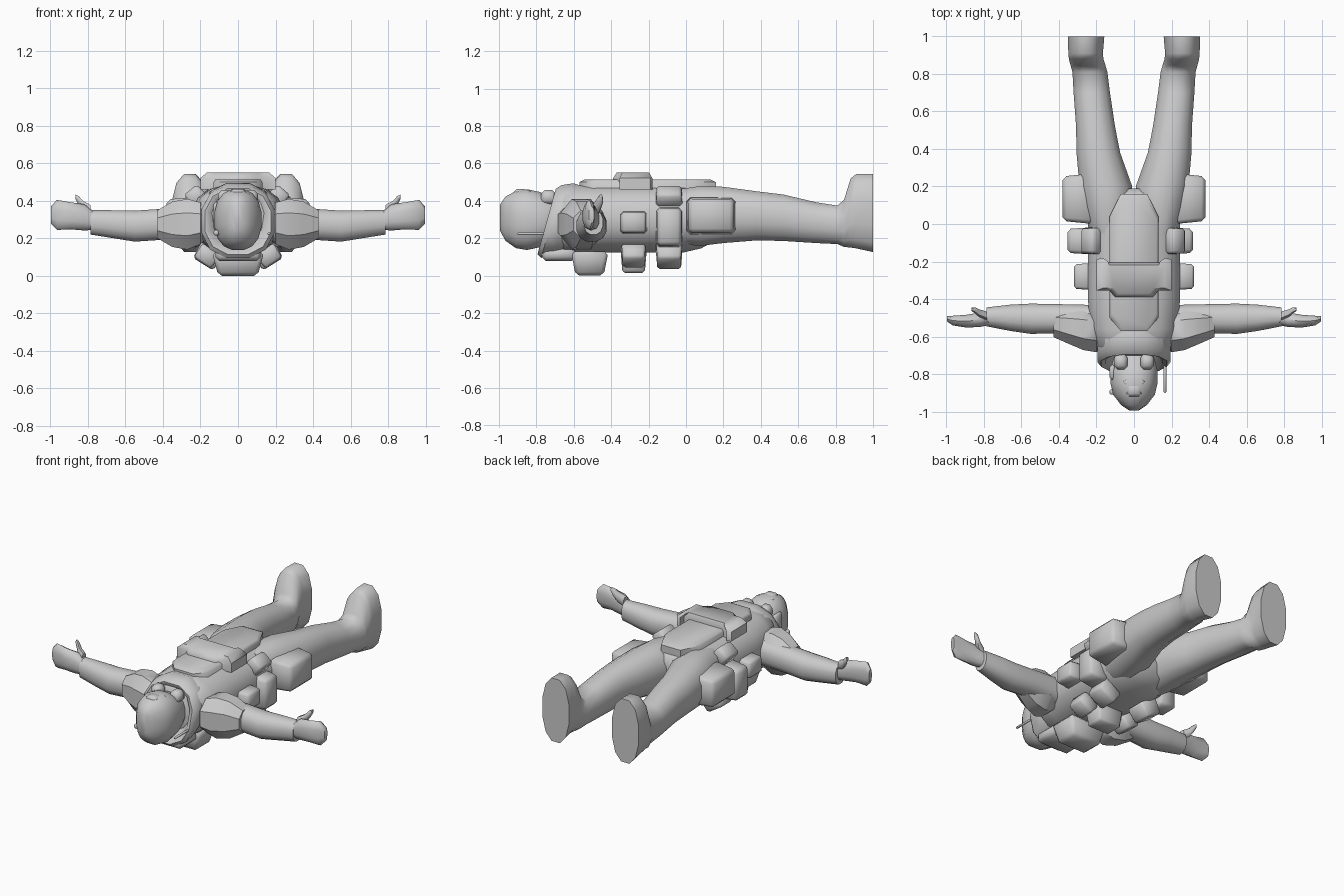
import bpy, bmesh, math
from mathutils import Vector, Matrix

grey = bpy.data.materials.new("light grey")
grey.diffuse_color = (0.6, 0.6, 0.6, 1)


def finish(name, bm, angle=40):
    bmesh.ops.recalc_face_normals(bm, faces=bm.faces)
    mesh = bpy.data.meshes.new(name)
    bm.to_mesh(mesh)
    bm.free()
    mesh.materials.append(grey)
    ob = bpy.data.objects.new(name, mesh)
    bpy.context.collection.objects.link(ob)
    bpy.ops.object.select_all(action='DESELECT')
    ob.select_set(True)
    bpy.context.view_layer.objects.active = ob
    bpy.ops.object.shade_smooth_by_angle(angle=math.radians(angle))
    return ob


def loft(name, sections, axis='y', side=1, n=12, power=0.85, shear=0, angle=50):
    """Skin rings; each section is (position, centre, centre z, radius, radius z)."""
    bm = bmesh.new()
    rings = []
    for p, c, cz, r, rz in sections:
        ring = []
        for i in range(n):
            a = 2 * math.pi * (i + 0.5) / n
            u, v = math.cos(a), math.sin(a)
            u = math.copysign(abs(u) ** power, u)
            v = math.copysign(abs(v) ** power, v)
            s, z = c + r * u, cz + rz * v
            q = p + shear * (z - 0.29)
            co = (side * s, q, z) if axis == 'y' else (side * q, s, z)
            ring.append(bm.verts.new(co))
        rings.append(ring)
    for a, b in zip(rings, rings[1:]):
        for i in range(n):
            j = (i + 1) % n
            bm.faces.new((a[i], a[j], b[j], b[i]))
    bm.faces.new(rings[0])
    bm.faces.new(rings[-1])
    return finish(name, bm, angle)


def pouch(name, centre, size, turn=0, side=1, bevel=0.013, taper=1.0):
    """Bevelled box turned about y; taper scales its outer (+z) face."""
    bm = bmesh.new()
    bmesh.ops.create_cube(bm, size=1)
    for v in bm.verts:
        k = taper if v.co.z > 0 else 1
        v.co = Vector((v.co.x * size[0] * k, v.co.y * size[1] * k, v.co.z * size[2]))
    bmesh.ops.bevel(bm, geom=bm.edges[:], offset=bevel, segments=1, affect='EDGES')
    place = Matrix.Translation((side * centre[0], centre[1], centre[2]))
    bm.transform(place @ Matrix.Rotation(math.radians(side * turn), 4, 'Y'))
    return finish(name, bm, 50)


def prism(name, outline, z0, z1, inset, chamfer):
    """Plate from an xy outline with a chamfered top."""
    bm = bmesh.new()
    cy = sum(p[1] for p in outline) / len(outline)
    layers = []
    for z, d in ((z0, 0), (z1 - chamfer, 0), (z1, inset)):
        layers.append([bm.verts.new((x * (1 - d), cy + (y - cy) * (1 - d), z))
                       for x, y in outline])
    n = len(outline)
    for a, b in zip(layers, layers[1:]):
        for i in range(n):
            bm.faces.new((a[i], a[(i + 1) % n], b[(i + 1) % n], b[i]))
    bm.faces.new(layers[0])
    bm.faces.new(layers[-1])
    return finish(name, bm, 50)


# Torso and hips
loft("torso", [
    (-0.70, 0, 0.29, 0.15, 0.14), (-0.65, 0, 0.30, 0.21, 0.18),
    (-0.56, 0, 0.305, 0.235, 0.185), (-0.40, 0, 0.305, 0.25, 0.185),
    (-0.20, 0, 0.305, 0.25, 0.185), (-0.02, 0, 0.305, 0.25, 0.185),
    (0.08, 0, 0.315, 0.25, 0.172), (0.15, 0, 0.325, 0.20, 0.145),
    (0.19, 0, 0.33, 0.08, 0.08)], n=16)

# Head under a rounded helmet
loft("head", [
    (-0.995, 0, 0.31, 0.025, 0.07), (-0.965, 0, 0.305, 0.07, 0.12),
    (-0.91, 0, 0.30, 0.113, 0.155), (-0.85, 0, 0.30, 0.127, 0.165),
    (-0.78, 0, 0.30, 0.127, 0.15), (-0.74, 0, 0.30, 0.118, 0.125),
    (-0.66, 0, 0.30, 0.09, 0.10)], n=16)

# Open collar, leaning back
loft("collar", [
    (-0.59, 0, 0.30, 0.18, 0.18), (-0.66, 0, 0.30, 0.20, 0.20),
    (-0.72, 0, 0.29, 0.20, 0.20), (-0.745, 0, 0.29, 0.18, 0.18),
    (-0.735, 0, 0.29, 0.155, 0.16), (-0.67, 0, 0.29, 0.12, 0.12)],
    n=12, shear=0.28, angle=45)

# Helmet mount and headset
pouch("helmet_mount", (0, -0.885, 0.435), (0.08, 0.07, 0.055), bevel=0.015)
pouch("mount_plate", (0, -0.845, 0.44), (0.11, 0.03, 0.035), bevel=0.008)
pouch("antenna", (0.165, -0.80, 0.225), (0.014, 0.20, 0.014), bevel=0.004)
pouch("headset_stub", (-0.115, -0.895, 0.23), (0.03, 0.03, 0.03), bevel=0.008)
pouch("headset", (-0.115, -0.79, 0.32), (0.03, 0.08, 0.15), bevel=0.012)

# Chest plate and the wide pouch across it
prism("chest_plate", [(-0.07, -0.57), (0.07, -0.57), (0.13, -0.50), (0.13, 0.04),
                      (0.07, 0.16), (-0.07, 0.16), (-0.13, 0.04), (-0.13, -0.50)],
      0.43, 0.515, 0.08, 0.015)
prism("chest_pouch", [(-0.10, -0.39), (0.10, -0.39), (0.13, -0.355), (0.20, -0.355),
                      (0.20, -0.19), (0.17, -0.18), (0.16, -0.205),
                      (-0.16, -0.205), (-0.17, -0.18), (-0.20, -0.19),
                      (-0.20, -0.355), (-0.13, -0.355)], 0.46, 0.552, 0.18, 0.03)

# Back packs
pouch("back_pack", (0, -0.515, 0.065), (0.28, 0.20, 0.13), turn=180, taper=0.75, bevel=0.02)
pouch("neck_pack", (0, -0.68, 0.115), (0.24, 0.18, 0.07), bevel=0.02)
pouch("lower_back_pack", (0, -0.28, 0.075), (0.19, 0.14, 0.12), turn=180, taper=0.85)

for s, label in ((1, "left"), (-1, "right")):
    # Goggles
    loft(label + "_goggle", [
        (-0.775, 0.065, 0.41, 0.025, 0.03), (-0.755, 0.07, 0.42, 0.038, 0.04),
        (-0.715, 0.07, 0.42, 0.038, 0.04), (-0.695, 0.07, 0.41, 0.025, 0.03)],
        side=s, n=8)

    # Leg running into the boot
    loft(label + "_leg", [
        (-0.05, 0.125, 0.315, 0.11, 0.15), (0.08, 0.14, 0.32, 0.13, 0.165),
        (0.20, 0.15, 0.325, 0.145, 0.155), (0.38, 0.19, 0.32, 0.12, 0.135),
        (0.52, 0.205, 0.31, 0.107, 0.128), (0.70, 0.225, 0.283, 0.10, 0.112),
        (0.81, 0.235, 0.272, 0.096, 0.106), (0.845, 0.245, 0.28, 0.096, 0.13),
        (0.88, 0.255, 0.335, 0.095, 0.19), (0.91, 0.258, 0.345, 0.095, 0.205),
        (1.0, 0.255, 0.335, 0.10, 0.215)], side=s, power=0.88)

    # Shoulder pad, arm, hand and thumb
    loft(label + "_shoulder_pad", [
        (0.17, -0.57, 0.28, 0.09, 0.09), (0.20, -0.57, 0.28, 0.122, 0.12),
        (0.27, -0.56, 0.275, 0.12, 0.145), (0.35, -0.545, 0.275, 0.10, 0.13),
        (0.43, -0.53, 0.275, 0.078, 0.08)], axis='x', side=s, n=8, power=0.9, angle=35)
    loft(label + "_arm", [
        (0.18, -0.51, 0.285, 0.08, 0.09), (0.40, -0.505, 0.275, 0.08, 0.085),
        (0.55, -0.505, 0.265, 0.083, 0.085), (0.66, -0.50, 0.275, 0.072, 0.077),
        (0.785, -0.495, 0.285, 0.052, 0.067)], axis='x', side=s)
    loft(label + "_hand", [
        (0.77, -0.50, 0.295, 0.04, 0.05), (0.82, -0.51, 0.312, 0.04, 0.07),
        (0.89, -0.518, 0.32, 0.036, 0.072), (0.965, -0.515, 0.325, 0.027, 0.08),
        (0.998, -0.505, 0.325, 0.015, 0.045)], axis='x', side=s, n=10)
    loft(label + "_thumb", [
        (0.785, -0.49, 0.345, 0.024, 0.035), (0.825, -0.475, 0.37, 0.022, 0.03),
        (0.848, -0.46, 0.40, 0.017, 0.026), (0.865, -0.455, 0.42, 0.01, 0.014)],
        axis='x', side=s, n=8)

    # Thigh pouch and pouches round the waist; the right side sits wider
    wide = 0.0 if s == 1 else 0.02
    pouch(label + "_thigh_pouch", (0.30, 0.135, 0.32), (0.20, 0.27, 0.16),
          turn=90, side=s, taper=0.88, bevel=0.02)
    pouch(label + "_rib_pouch", (0.265, -0.28, 0.285), (0.12, 0.145, 0.11),
          turn=90, side=s, taper=0.9)
    pouch(label + "_hip_pouch", (0.25 + 2 * wide, -0.09, 0.26), (0.22, 0.145, 0.13),
          turn=90, side=s, taper=0.88, bevel=0.018)
    pouch(label + "_front_hip_pouch", (0.215 + wide / 2, -0.09, 0.425), (0.10, 0.145, 0.09),
          turn=40, side=s, taper=0.9)
    pouch(label + "_rear_hip_pouch", (0.16, -0.09, 0.105), (0.14, 0.14, 0.10),
          turn=148, side=s, taper=0.9)
    pouch(label + "_rear_rib_pouch", (0.165, -0.28, 0.105), (0.12, 0.13, 0.09),
          turn=145, side=s, taper=0.9)
